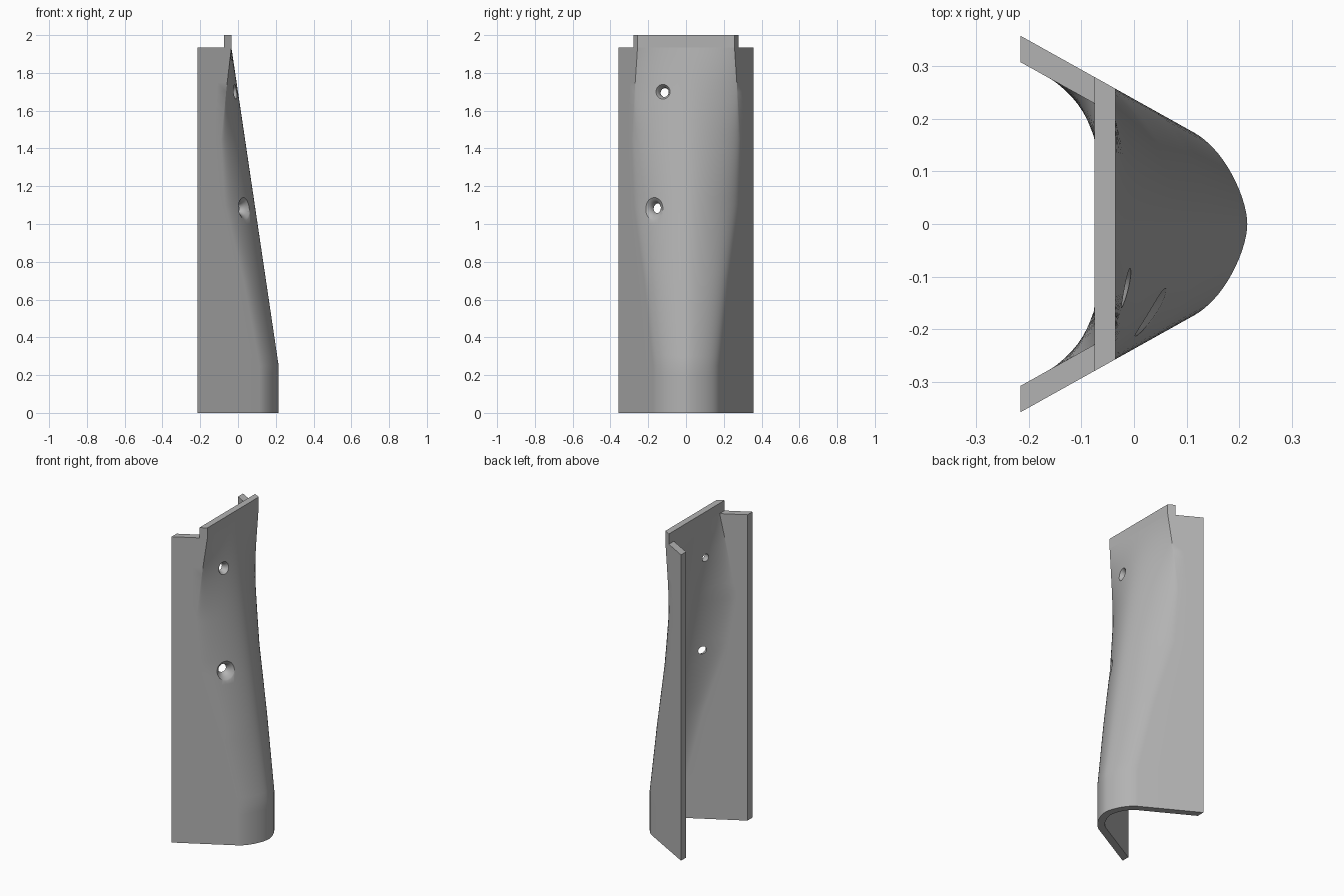
import bpy, bmesh, math
from mathutils import Vector

if "Cube" in bpy.data.objects:
    bpy.data.objects.remove(bpy.data.objects["Cube"])

grey = bpy.data.materials.new("mid grey")
grey.diffuse_color = (0.45, 0.45, 0.45, 1)
grey.use_nodes = True
grey.node_tree.nodes["Principled BSDF"].inputs["Base Color"].default_value = grey.diffuse_color

BACK, SHOULDER, TOP = -0.215, 1.935, 2.0
# heights, outer and inner x where the wings start to bend, bend softness
KEYS_Z = [0, 0.25, 0.7, 1.1, 1.45, 1.7, SHOULDER]
OUT_T = [0.114, 0.114, 0.03, -0.07, -0.09, -0.063, -0.035]
IN_T = [0.093, 0.093, 0.0, -0.115, -0.16, -0.115, -0.075]
SOFT = [0.615, 0.615, 0.55, 0.45, 0.35, 0.03, 0.0]


def interp(z, values):
    for i in range(len(KEYS_Z) - 1):
        if z <= KEYS_Z[i + 1] + 1e-6:
            t = (z - KEYS_Z[i]) / (KEYS_Z[i + 1] - KEYS_Z[i])
            return values[i] + t * (values[i + 1] - values[i])
    return values[-1]


def nose_x(z):
    t = min(max((z - 0.25) / (SHOULDER - 0.25), 0), 1)
    return 0.215 - 0.25 * t


def half_section(z, y_back, tx, nose):
    """Straight wing, then a bezier bend to the nose on the centre line."""
    line = lambda x: y_back - 0.558 * (x - BACK)
    soft = interp(z, SOFT)
    p0 = Vector((tx, line(tx)))
    corner = Vector((nose, line(nose)))
    c1 = p0.lerp(corner, soft)
    c2 = Vector((nose, corner.y * (1 - max(soft, 0.45))))
    p3 = Vector((nose, 0))
    pts = [Vector((BACK + (tx - BACK) * k / 3, line(BACK + (tx - BACK) * k / 3))) for k in range(3)]
    n = 18
    for k in range(n + 1):
        t = k / n
        u = 1 - t
        pts.append(u**3 * p0 + 3 * u * u * t * c1 + 3 * u * t * t * c2 + t**3 * p3)
    return pts


def full_section(half):
    return half + [Vector((p.x, -p.y)) for p in reversed(half[:-1])]


def loft(name, rings):
    bm = bmesh.new()
    vs = [[bm.verts.new(p) for p in r] for r in rings]
    n = len(vs[0])
    for a, b in zip(vs, vs[1:]):
        for i in range(n):
            j = (i + 1) % n
            bm.faces.new((a[i], a[j], b[j], b[i]))
    bm.faces.new(vs[0])
    bm.faces.new(vs[-1])
    bmesh.ops.recalc_face_normals(bm, faces=bm.faces)
    me = bpy.data.meshes.new(name)
    bm.to_mesh(me)
    bm.free()
    me.materials.append(grey)
    ob = bpy.data.objects.new(name, me)
    bpy.context.collection.objects.link(ob)
    return ob


def smooth(ob):
    bpy.ops.object.select_all(action='DESELECT')
    ob.select_set(True)
    bpy.context.view_layer.objects.active = ob
    bpy.ops.object.shade_smooth_by_angle(angle=math.radians(30))


# curved shell: rounded V at the foot turning into a flat web at the top
levels = [i * 0.05 for i in range(39)] + [SHOULDER]
rings = []
for z in levels:
    nose = nose_x(z)
    wall = 0.044 - 0.004 * z / SHOULDER
    outer = full_section(half_section(z, 0.357, interp(z, OUT_T), nose))
    inner = full_section(half_section(z, 0.307, interp(z, IN_T), nose - wall))
    rings.append([(p.x, p.y, z) for p in outer + inner[::-1]])
shell = loft("curved_shell", rings)

# flat tongue standing above the wings
tongue = [(-0.035, 0.2566), (-0.075, 0.279), (-0.075, -0.279), (-0.035, -0.2566)]
loft("top_tongue", [[(x, y, z) for x, y in tongue] for z in (SHOULDER, TOP)])

# flared through holes
FLARE = [(-0.13, 0.025), (-0.04, 0.025), (-0.025, 0.027), (-0.012, 0.033), (0.0, 0.043), (0.012, 0.06), (0.03, 0.095)]


def hole(name, centre, axis, scale):
    axis = Vector(axis).normalized()
    side = axis.cross(Vector((0, 0, 1))).normalized()
    up = side.cross(axis)
    rings = []
    for s, r in FLARE:
        rings.append([Vector(centre) + axis * s + scale * r * (side * math.cos(a) + up * math.sin(a))
                      for a in (2 * math.pi * k / 28 for k in range(28))])
    cutter = loft(name, rings)
    smooth(cutter)
    cutter.hide_render = True
    cutter.hide_set(True)
    mod = shell.modifiers.new(name, 'BOOLEAN')
    mod.operation = 'DIFFERENCE'
    mod.solver = 'EXACT'
    mod.object = cutter
    bpy.context.view_layer.objects.active = shell
    bpy.ops.object.modifier_apply(modifier=name)
    bpy.data.objects.remove(cutter)


hole("lower_hole", (0.022, -0.168, 1.085), (0.87, -0.48, 0.05), 1.0)
hole("upper_hole", (-0.012, -0.122, 1.7), (0.96, -0.22, 0.1), 0.95)
smooth(shell)
